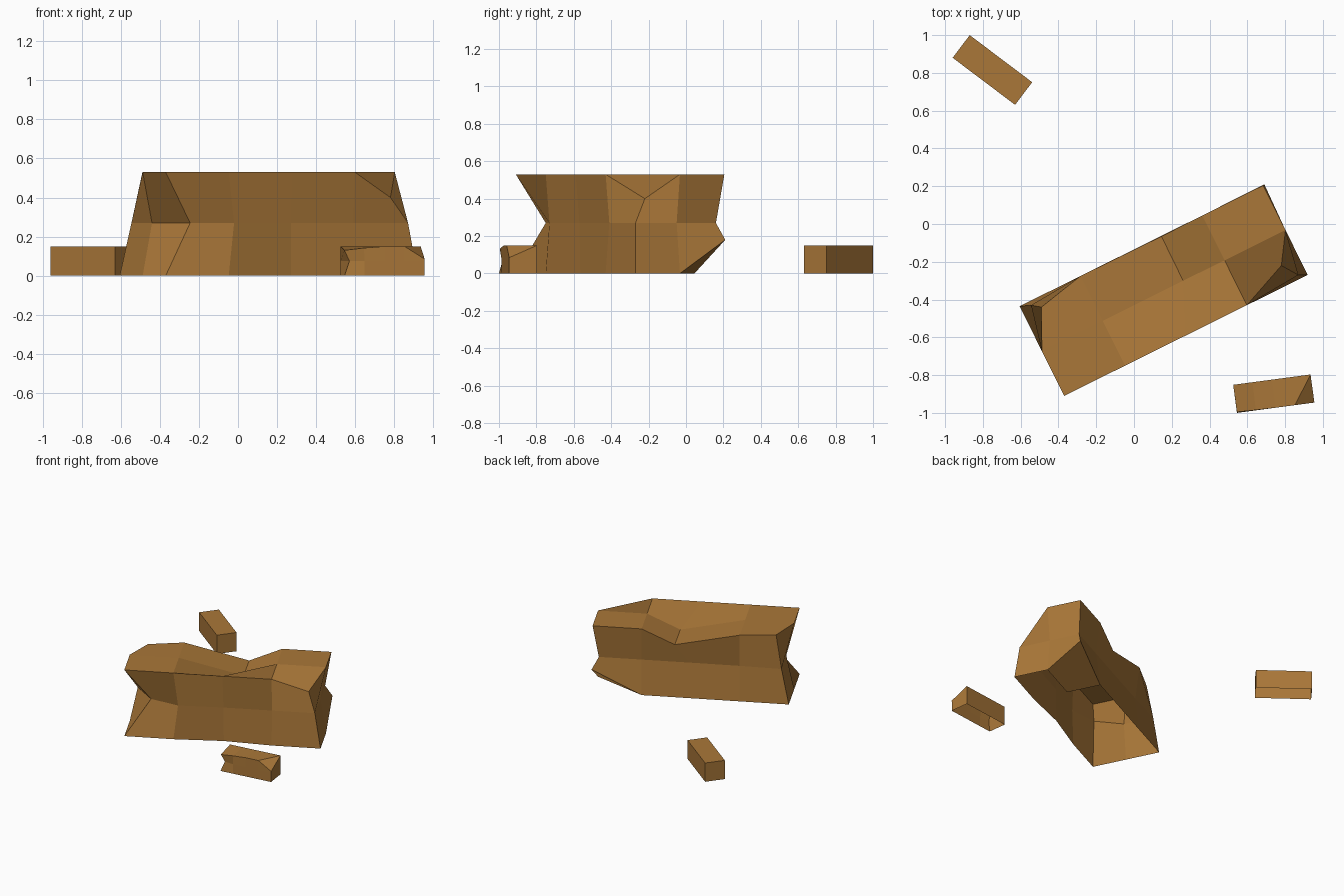
import bpy, bmesh, math
from mathutils import Vector

if "Cube" in bpy.data.objects:
    bpy.data.objects.remove(bpy.data.objects["Cube"])

earth = bpy.data.materials.new("earth_brown")
earth.diffuse_color = (0.40, 0.185, 0.04, 1)
earth.use_nodes = True
earth.node_tree.nodes["Principled BSDF"].inputs["Base Color"].default_value = earth.diffuse_color


def block(name, corner, angle, size, cells, moved=None, folds=()):
    """Open-bottomed box divided into cells, with a few grid points moved."""
    moved = moved or {}
    a = math.radians(angle)
    axes = [Vector((math.cos(a), math.sin(a), 0)),
            Vector((-math.sin(a), math.cos(a), 0)), Vector((0, 0, 1))]
    bm = bmesh.new()
    verts = {}

    def vert(key):
        if key not in verts:
            p = Vector((*corner, 0))
            for n in range(3):
                p += axes[n] * size[n] * key[n] / cells[n]
            verts[key] = bm.verts.new(moved.get(key, p))
        return verts[key]

    for ax in range(3):
        b, c = (ax + 1) % 3, (ax + 2) % 3
        for side in (0, cells[ax]):
            for i in range(cells[b]):
                for j in range(cells[c]):
                    quad = []
                    for di, dj in ((0, 0), (1, 0), (1, 1), (0, 1)):
                        key = [0, 0, 0]
                        key[ax], key[b], key[c] = side, i + di, j + dj
                        quad.append(vert(tuple(key)))
                    bm.faces.new(quad if side else quad[::-1])
    # the underside is open wherever it would lie on the ground
    flat = [f for f in bm.faces if all(abs(v.co.z) < 1e-4 for v in f.verts)]
    bmesh.ops.delete(bm, geom=flat, context='FACES_ONLY')
    for p, q in folds:
        bmesh.ops.connect_verts(bm, verts=[verts[p], verts[q]])
    mesh = bpy.data.meshes.new(name)
    bm.to_mesh(mesh)
    bm.free()
    mesh.materials.append(earth)
    ob = bpy.data.objects.new(name, mesh)
    bpy.context.collection.objects.link(ob)
    return ob


# Large weathered clod: pinched waist, chipped corners, dent in the top
M = 0.27
block("large_clod", (-0.37, -0.91), 26.4, (1.44, 0.53, 0.53), (4, 2, 2), {
    # waist
    (0, 0, 1): (-0.245, -0.75, M), (1, 0, 1): (-0.02, -0.73, M),
    (2, 0, 1): (0.27, -0.57, M), (3, 0, 1): (0.59, -0.41, M),
    (4, 0, 1): (0.87, -0.27, M), (4, 1, 1): (0.765, -0.05, M),
    (4, 2, 1): (0.66, 0.16, M), (3, 2, 1): (0.38, 0.02, M),
    (2, 2, 1): (0.06, -0.14, M), (1, 2, 1): (-0.265, -0.30, M),
    (0, 2, 1): (-0.545, -0.43, M), (0, 1, 1): (-0.44, -0.64, M),
    # top dent and corners
    (0, 2, 2): (-0.49, -0.44, 0.525), (4, 0, 2): (0.78, -0.22, 0.40),
    (2, 2, 2): (0.145, -0.065, 0.42), (2, 1, 2): (0.26, -0.30, 0.42),
    # bottom edge
    (4, 2, 0): (0.69, 0.21, 0.18), (2, 0, 0): (0.27, -0.565, 0),
})

# Small chipped piece in front
block("front_chunk", (0.545, -1.0), 7.6, (0.413, 0.15, 0.15), (4, 1, 2), {
    (4, 0, 2): (0.955, -0.945, 0.085), (0, 0, 2): (0.545, -0.995, 0.13),
    (1, 0, 2): (0.645, -0.985, 0.142), (0, 0, 1): (0.57, -0.98, 0.075),
}, folds=[((3, 0, 2), (4, 1, 2))])

# Small plain piece behind
block("back_chunk", (-0.96, 0.88), -37, (0.414, 0.15, 0.15), (1, 1, 1))
